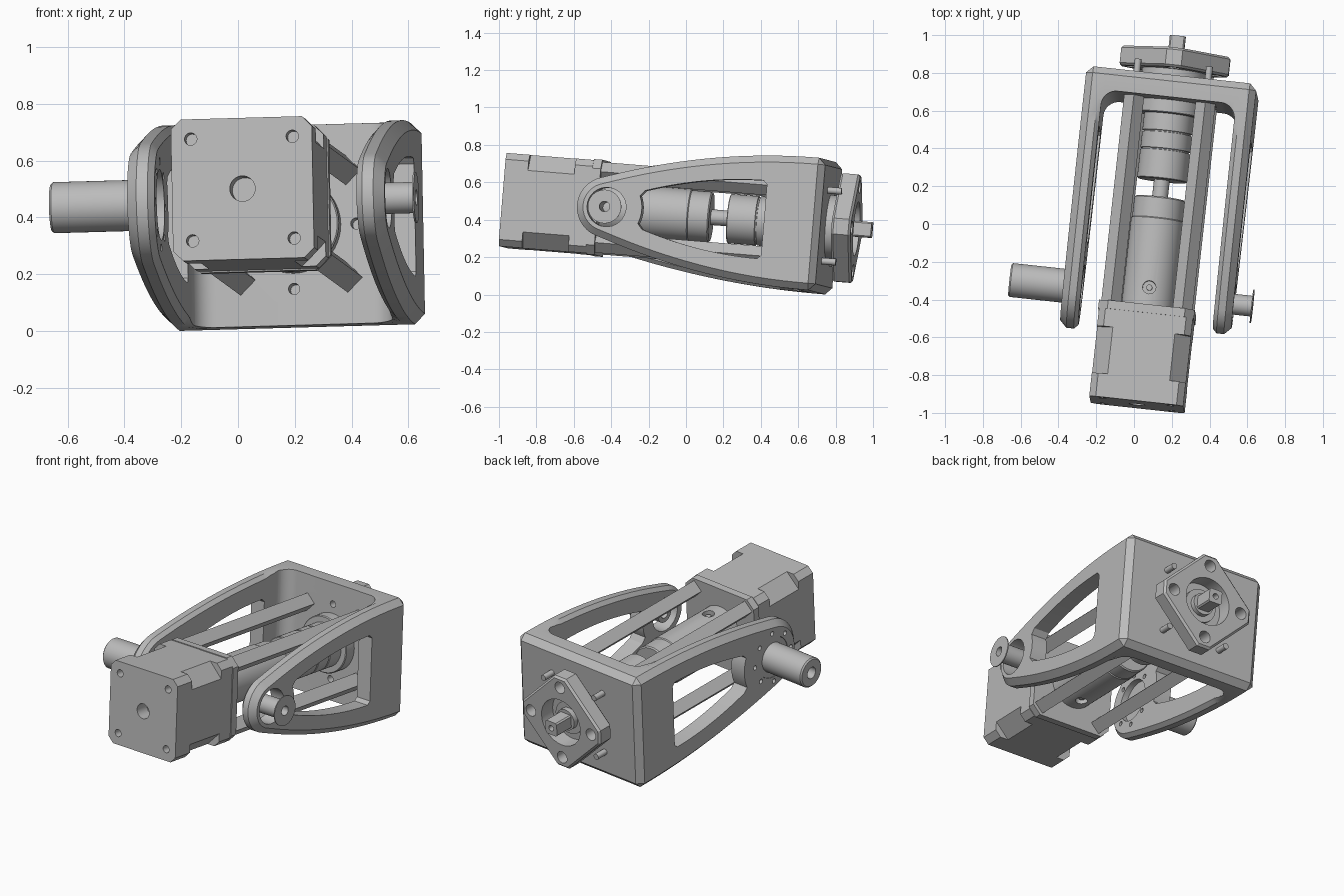
import bpy, bmesh
from math import sin, cos, asin, pi, sqrt
from mathutils import Matrix, Vector

if "Cube" in bpy.data.objects:
    bpy.data.objects.remove(bpy.data.objects["Cube"])

# single machined-metal colour
grey = bpy.data.materials.new("machined grey")
grey.use_nodes = True
GREY = (0.5, 0.5, 0.5, 1)
grey.diffuse_color = GREY
grey.node_tree.nodes["Principled BSDF"].inputs["Base Color"].default_value = GREY

parts = []


def finish(name, bm, keep):
    bmesh.ops.remove_doubles(bm, verts=bm.verts[:], dist=1e-5)
    bmesh.ops.recalc_face_normals(bm, faces=bm.faces[:])
    mesh = bpy.data.meshes.new(name)
    bm.to_mesh(mesh)
    bm.free()
    obj = bpy.data.objects.new(name, mesh)
    bpy.context.collection.objects.link(obj)
    mesh.materials.append(grey)
    if keep:
        parts.append(obj)
    return obj


def place(axis, u, v, w):
    """Point with in-plane coordinates u, v and w along the axis."""
    return {"X": (w, u, v), "Y": (u, w, v), "Z": (u, v, w)}[axis]


def loft(name, axis, sections, keep=True):
    """Skin a row of (outline, position) sections along a local axis."""
    bm = bmesh.new()
    rings = [[bm.verts.new(place(axis, u, v, w)) for u, v in pts] for pts, w in sections]
    bm.faces.new(rings[0])
    bm.faces.new(rings[-1])
    n = len(rings[0])
    for lo, hi in zip(rings, rings[1:]):
        for i in range(n):
            j = (i + 1) % n
            bm.faces.new((lo[i], lo[j], hi[j], hi[i]))
    return finish(name, bm, keep)


def prism(name, pts, axis, a, b, keep=True):
    return loft(name, axis, [(pts, a), (pts, b)], keep)


def circle(r, cu=0, cv=0, n=32):
    return [(cu + r * cos(2 * pi * i / n), cv + r * sin(2 * pi * i / n)) for i in range(n)]


def chamfered(h, c):
    """Square of half size h with corners cut by c."""
    k = h - c
    return [(k, -h), (h, -k), (h, k), (k, h), (-k, h), (-h, k), (-h, -k), (-k, -h)]


def lathe(name, axis, profile, hollow=False):
    """Turn (radius, position) points about a local axis."""
    bm = bmesh.new()
    vs = [bm.verts.new(place(axis, r, 0, w)) for r, w in profile]
    for a, b in zip(vs, vs[1:] + (vs[:1] if hollow else [])):
        bm.edges.new((a, b))
    bmesh.ops.spin(bm, geom=bm.verts[:] + bm.edges[:], cent=(0, 0, 0),
                   axis=place(axis, 0, 0, 1), angle=2 * pi, steps=48)
    return finish(name, bm, True)


def bake(obj):
    deps = bpy.context.evaluated_depsgraph_get()
    old = obj.data
    obj.data = bpy.data.meshes.new_from_object(obj.evaluated_get(deps))
    obj.modifiers.clear()
    bpy.data.meshes.remove(old)


def chamfer(obj, width):
    m = obj.modifiers.new("chamfer", "BEVEL")
    m.width, m.segments, m.limit_method, m.angle_limit = width, 1, "ANGLE", pi / 3
    m.use_clamp_overlap = False
    bake(obj)


def cut(obj, *cutters):
    for c in cutters:
        m = obj.modifiers.new("cut", "BOOLEAN")
        m.operation, m.solver, m.object = "DIFFERENCE", "EXACT", c
        bake(obj)
    for c in cutters:
        bpy.data.objects.remove(c)


def drill(axis, r, a, b, u=0, v=0, n=32):
    return prism("drill", circle(r, u, v, n), axis, a, b, False)


CORNERS = [(sx, sz) for sx in (-1, 1) for sz in (-1, 1)]
AXES = [(1, 0), (-1, 0), (0, 1), (0, -1)]
WIDE, INNER, BACK, FLOOR, TALL = 0.453, 0.355, 1.15, 1.03, 0.355


def arm_outline(tip, curve, inset=0):
    """Side outline: round nose swelling into the tall back, inset except at the back."""
    start = asin(0.05 / tip)
    nose = [(-(tip - inset) * sin(t), -(tip - inset) * cos(t))
            for t in [start + (pi - 2 * start) * i / 20 for i in range(21)]]
    rim = [(y, TALL - curve * (1.1 - y) ** 2 - inset * min(1, max(0, (1 - y) / 0.15)))
           for y in [0.01 + 1.09 * i / 18 for i in range(19)]]
    rim.append((BACK, TALL))
    return nose + rim + [(y, -z) for y, z in reversed(rim)]


# yoke bracket: the right arm has the larger nose; chamfered, then hollowed out
LARGE, SMALL, IN = (0.22, 0.107), (0.163, 0.152), 0.01
bracket = loft("yoke_bracket", "X", [
    (arm_outline(*LARGE), -WIDE), (arm_outline(*LARGE), -INNER - 0.022),
    (arm_outline(*LARGE, 0.022 + IN), -INNER + IN), (arm_outline(*SMALL, 0.022 + IN), INNER - IN),
    (arm_outline(*SMALL), INNER + 0.022), (arm_outline(*SMALL), WIDE)])
chamfer(bracket, 0.036)

# rounded slot between the arms
R = 0.08
corner = [(INNER - R + R * cos(t), FLOOR - R + R * sin(t)) for t in [pi / 2 * i / 8 for i in range(9)]]
slot = [(INNER, -0.5)] + corner + [(-x, y) for x, y in reversed(corner)] + [(-INNER, -0.5)]


def arm_window(r, start):
    """Window whose narrow end follows the pivot boss of radius r."""
    edge = [(y, 0.21 - 0.25 * (0.85 - y) ** 2) for y in [start + (0.83 - start) * i / 12 for i in range(13)]]
    edge.append((0.85, 0.19))
    boss = [(r * cos(t), r * sin(t)) for t in [-0.4 + 0.1 * i for i in range(9)]]
    return boss + edge + [(y, -z) for y, z in reversed(edge)]


cut(bracket,
    prism("slot", slot, "Z", -0.6, 0.6, False),
    prism("left_window", arm_window(0.19, 0.2), "X", 0.2, 0.6, False),
    prism("right_window", arm_window(0.245, 0.25), "X", -0.6, -0.2, False),
    drill("X", 0.105, 0.3, 0.6),
    drill("X", 0.125, -0.6, -0.3),
    drill("Y", 0.16, 0.9, 1.3),
    *[drill("Y", 0.02, 0.9, 1.1, 0.225 * u, 0.225 * v, 16) for u, v in AXES],
    *[drill("X", 0.014, -0.6, -0.3, u, v, 12) for u, v in circle(0.153, n=8)])

# hollow collared pivot shaft on the right, plain pin with washer on the left
lathe("right_pivot_shaft", "X", [(0.035, -0.742), (0.082, -0.742), (0.09, -0.734), (0.09, -0.45),
      (0.124, -0.45), (0.124, -0.39), (0.035, -0.39)], True)
lathe("left_pivot_pin", "X", [(0.028, 0.36), (0.055, 0.36), (0.055, 0.552), (0.028, 0.552)], True)
lathe("left_washer", "X", [(0.05, 0.546), (0.09, 0.546), (0.09, 0.552), (0.05, 0.552)], True)

# motor: end cap, notched middle, front cap and mounting flange
FRONT = -0.585
cap = prism("motor_end_cap", chamfered(0.25, 0.035), "Y", FRONT, -0.46)
cut(cap, drill("Y", 0.045, -0.7, -0.5),
    *[drill("Y", 0.022, -0.7, -0.53, 0.18 * u, 0.18 * v, 20) for u, v in CORNERS])
prism("motor_middle", chamfered(0.25, 0.085), "Y", -0.46, -0.21)
prism("motor_front_cap", chamfered(0.25, 0.035), "Y", -0.21, -0.115)
prism("motor_flange", chamfered(0.255, 0.05), "Y", -0.115, -0.07)

# four diagonal spacer rails with screw ends behind the bracket
D, H = 0.19, 0.053
for u, v in CORNERS:
    rail = [(u * D + H * a, v * D + H * b) for a, b in ((1, 0), (0, 1), (-1, 0), (0, -1))]
    name = ("left" if u > 0 else "right") + ("_upper" if v > 0 else "_lower")
    prism(name + "_rail", rail, "Y", -0.07, FLOOR)
    prism(name + "_screw_end", circle(0.018, u * D, v * D, 16), "Y", FLOOR, 1.225)

# gearbox, coupling and boss along the drive axis
gearbox = lathe("gearbox", "Y", [(0, -0.07), (0.14, -0.07), (0.14, 0.4), (0.135, 0.405), (0.135, 0.51),
                (0.128, 0.517), (0, 0.517)])
cut(gearbox, *[drill("Z", 0.035, a, b, 0, 0.03, 20) for a, b in ((0.11, 0.2), (-0.2, -0.11))])
for a, b, tag in ((0.1, 0.125, "upper"), (-0.125, -0.1, "lower")):
    prism(tag + "_gearbox_screw", circle(0.016, 0, 0.03, 16), "Z", a, b)
prism("gearbox_output", circle(0.042), "Y", 0.5, 0.63)
lathe("coupling", "Y", [(0, 0.613), (0.128, 0.613), (0.132, 0.617), (0.132, 0.765), (0.126, 0.767),
      (0.126, 0.773), (0.132, 0.775), (0.132, 0.86), (0.126, 0.862), (0.126, 0.868), (0.132, 0.87),
      (0.132, 0.97), (0, 0.97)])
lathe("bearing_boss", "Y", [(0, 0.96), (0.165, 0.96), (0.17, 0.965), (0.17, 1.205), (0, 1.205)])

# diamond output plate with bore, corner holes and keyed shaft
diamond = [((u - v) / sqrt(2), (u + v) / sqrt(2)) for u, v in chamfered(0.235, 0.06)]
plate = prism("output_plate", diamond, "Y", 1.195, 1.3)
chamfer(plate, 0.012)
cut(plate, drill("Y", 0.145, 1.1, 1.4),
    *[drill("Y", 0.036, 1.1, 1.4, 0.225 * u, 0.225 * v, 20) for u, v in AXES])
lathe("output_hub", "Y", [(0, 1.2), (0.1, 1.2), (0.1, 1.23), (0.065, 1.23), (0.065, 1.26), (0, 1.26)])
output = prism("output_shaft", chamfered(0.042, 0.008), "Y", 1.25, 1.383)
cut(output, drill("Y", 0.018, 1.33, 1.45, 0, 0, 16))

# tilt the whole assembly into its resting pose
y_axis = Vector((0.11, 0.99, -0.08)).normalized()
z_axis = Vector((0.993, -0.108, 0.028)).cross(y_axis).normalized()
x_axis = y_axis.cross(z_axis)
pose = Matrix((x_axis, y_axis, z_axis)).transposed().to_4x4()
pose.translation = (0.08, -0.376, 0.455)
bpy.ops.object.select_all(action="DESELECT")
for p in parts:
    p.matrix_world = pose
    p.select_set(True)
bpy.context.view_layer.objects.active = parts[0]
bpy.ops.object.shade_smooth_by_angle(angle=pi / 7)
